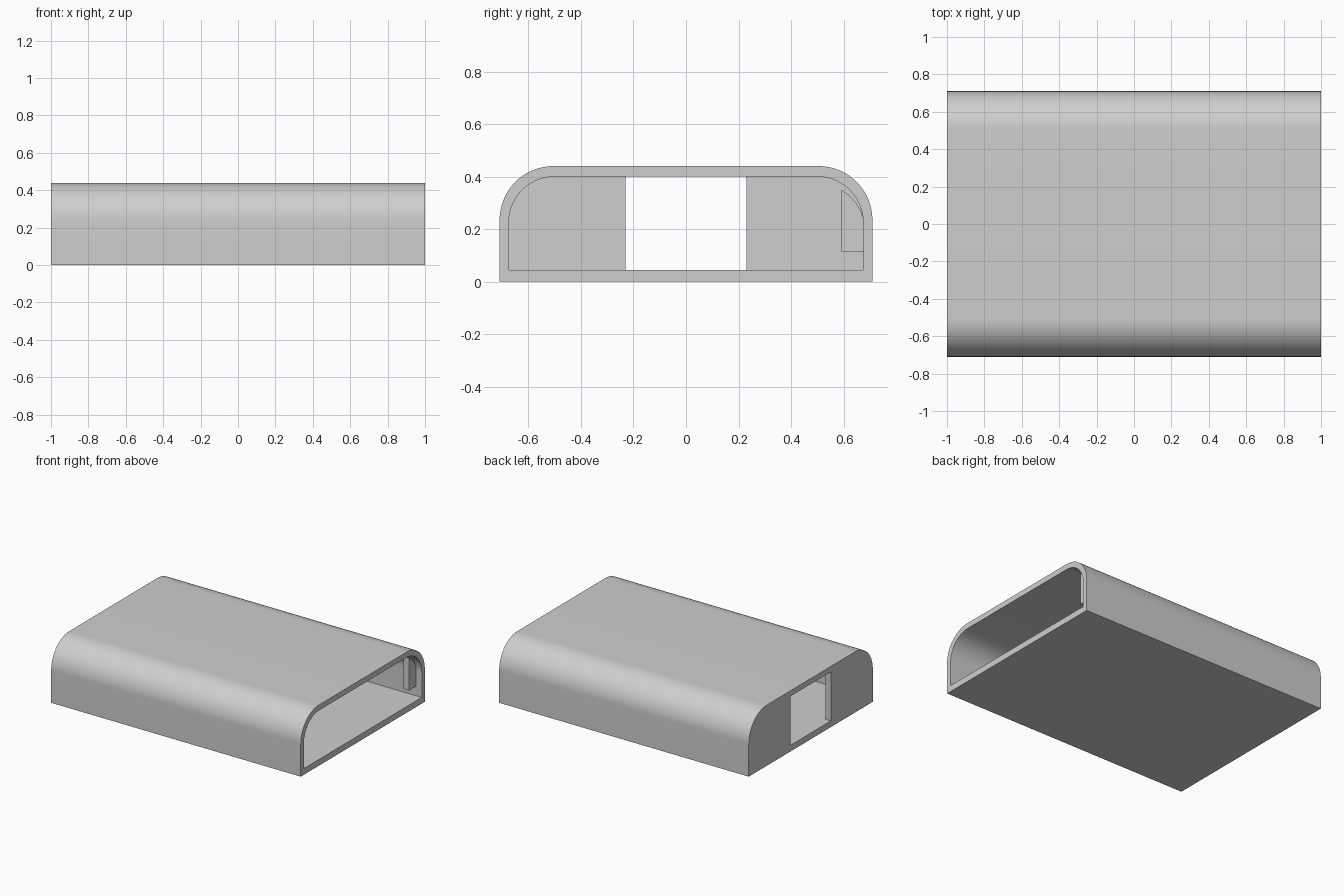
import bpy, bmesh, math

cube = bpy.data.objects.get("Cube")
if cube:
    bpy.data.objects.remove(cube, do_unlink=True)

# One plain grey material
grey = bpy.data.materials.new("light_grey")
grey.use_nodes = True
colour = (0.62, 0.62, 0.62, 1)
grey.diffuse_color = colour
grey.node_tree.nodes["Principled BSDF"].inputs["Base Color"].default_value = colour


def arch(half, bottom, top, radius, steps=24):
    """Flat-bottomed (y, z) outline with two rounded top corners."""
    right = []
    for i in range(steps + 1):
        a = math.pi / 2 * i / steps
        right.append((half - radius + radius * math.cos(a),
                      top - radius + radius * math.sin(a)))
    left = [(-y, z) for y, z in reversed(right)]
    return [(half, bottom)] + right + left + [(-half, bottom)]


def extrude(name, outline, x0, x1):
    """Solid prism along x from a (y, z) outline."""
    bm = bmesh.new()
    face = bm.faces.new([bm.verts.new((x0, y, z)) for y, z in outline])
    new = bmesh.ops.extrude_face_region(bm, geom=[face])["geom"]
    verts = [v for v in new if isinstance(v, bmesh.types.BMVert)]
    bmesh.ops.translate(bm, verts=verts, vec=(x1 - x0, 0, 0))
    bmesh.ops.recalc_face_normals(bm, faces=bm.faces)
    mesh = bpy.data.meshes.new(name)
    bm.to_mesh(mesh)
    bm.free()
    mesh.materials.append(grey)
    obj = bpy.data.objects.new(name, mesh)
    bpy.context.collection.objects.link(obj)
    return obj


def cut(obj, cutter):
    """Subtract the cutter, then remove it."""
    cutter.hide_render = True
    mod = obj.modifiers.new("cut", 'BOOLEAN')
    mod.operation = 'DIFFERENCE'
    mod.solver = 'EXACT'
    mod.object = cutter
    bpy.context.view_layer.objects.active = obj
    bpy.ops.object.modifier_apply(modifier=mod.name)
    bpy.data.objects.remove(cutter, do_unlink=True)


FLOOR, CEILING, WALL = 0.045, 0.40, 0.045

# Sleeve: rounded body, open at one end, with a window in the end wall
sleeve = extrude("sleeve", arch(0.71, 0, 0.44, 0.205), -1, 1)
cut(sleeve, extrude("cavity", arch(0.675, FLOOR, CEILING, 0.175), -1 + WALL, 1.1))
window = [(-0.23, FLOOR), (0.23, FLOOR), (0.23, CEILING), (-0.23, CEILING)]
cut(sleeve, extrude("window", window, -1.1, -0.8))

# Small stop block inside the open end, its top following the wall
stop = [(0.592, 0.115), (0.677, 0.115), (0.677, 0.23), (0.668, 0.265),
        (0.65, 0.297), (0.625, 0.326), (0.592, 0.35)]
block = extrude("stop_block", stop, 0.91, 0.955)

# Smooth curves, crisp edges
bpy.ops.object.select_all(action='DESELECT')
for obj in (sleeve, block):
    obj.select_set(True)
bpy.context.view_layer.objects.active = sleeve
bpy.ops.object.shade_smooth_by_angle(angle=math.radians(30))
